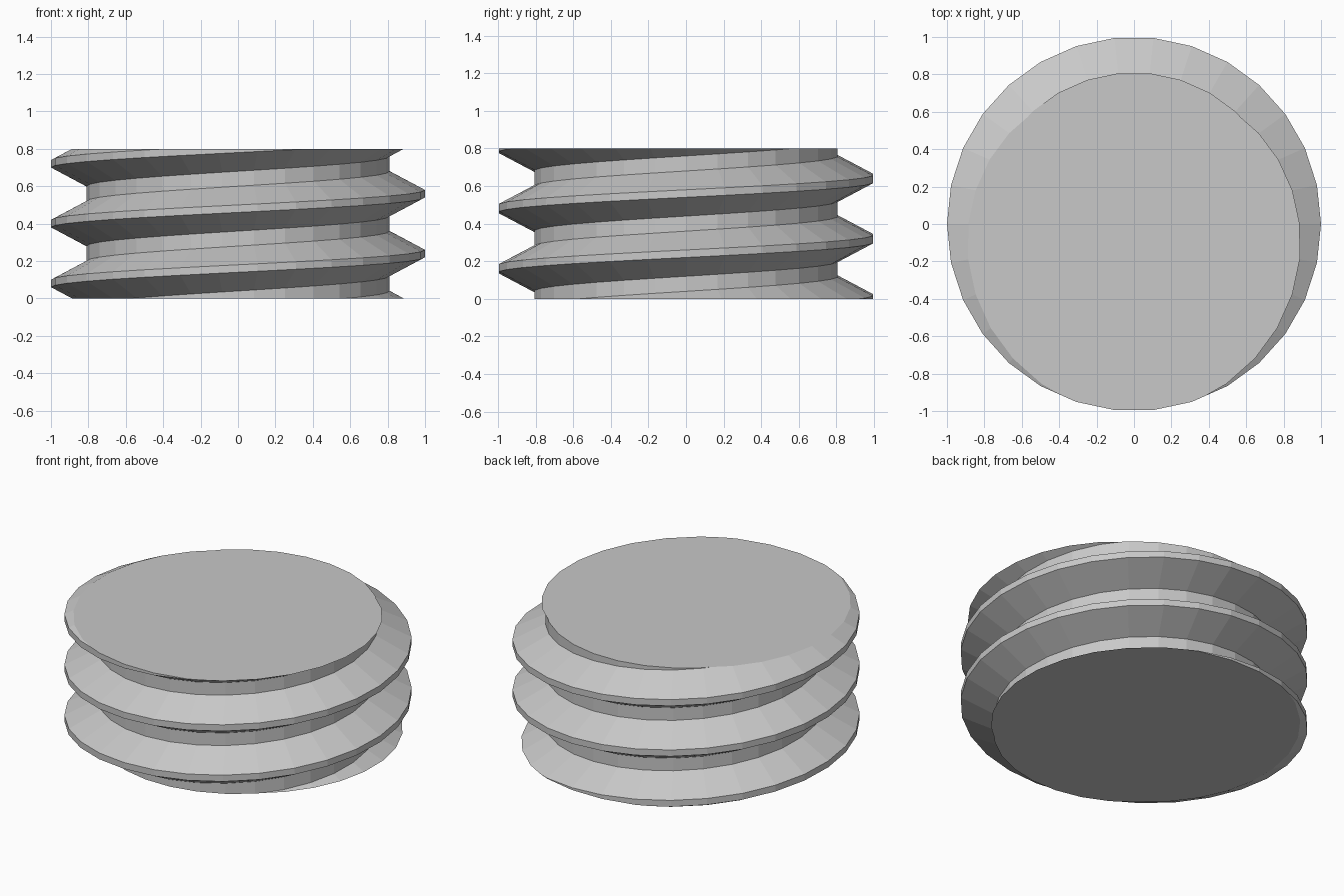
import bpy, bmesh
from math import cos, sin, tau
from mathutils import Vector

cube = bpy.data.objects.get("Cube")
if cube:
    bpy.data.objects.remove(cube, do_unlink=True)

SIDES = 30            # facets per turn
PITCH = 0.32
HEIGHT = 0.8
CREST, ROOT = 1.0, 0.81
# One pitch of the thread, as (radius, height from the crest centre)
PROFILE = [(CREST, -0.02), (CREST, 0.02), (ROOT, 0.12), (ROOT, 0.20), (CREST, 0.30)]

grey = bpy.data.materials.new("plain grey")
grey.use_nodes = True
colour = (0.58, 0.58, 0.58, 1)
grey.diffuse_color = colour
grey.node_tree.nodes["Principled BSDF"].inputs["Base Color"].default_value = colour

# Sweep the profile along a right-handed helix, beyond both ends of the disc
bm = bmesh.new()
rows = []
for step in range(-3 * SIDES, 5 * SIDES + 1):
    angle = tau * step / SIDES
    rise = PITCH * (angle / tau - 0.25)
    rows.append([bm.verts.new((r * cos(angle), r * sin(angle), z + rise))
                 for r, z in PROFILE])
for a, b in zip(rows, rows[1:]):
    for i in range(len(PROFILE) - 1):
        bm.faces.new((a[i], b[i], b[i + 1], a[i + 1]))
bmesh.ops.remove_doubles(bm, verts=bm.verts, dist=0.0005)

# Trim flat at the bottom and top, and close each end with a cap
for z, direction in ((0, -1), (HEIGHT, 1)):
    bmesh.ops.bisect_plane(bm, geom=bm.verts[:] + bm.edges[:] + bm.faces[:],
                           dist=1e-5, plane_co=Vector((0, 0, z)),
                           plane_no=Vector((0, 0, direction)), clear_outer=True)
    rim = [e for e in bm.edges if e.is_boundary
           and all(abs(v.co.z - z) < 1e-4 for v in e.verts)]
    bmesh.ops.contextual_create(bm, geom=rim)
bmesh.ops.recalc_face_normals(bm, faces=bm.faces)

mesh = bpy.data.meshes.new("threaded_disc")
bm.to_mesh(mesh)
bm.free()
mesh.materials.append(grey)
disc = bpy.data.objects.new("threaded_disc", mesh)
bpy.context.collection.objects.link(disc)
